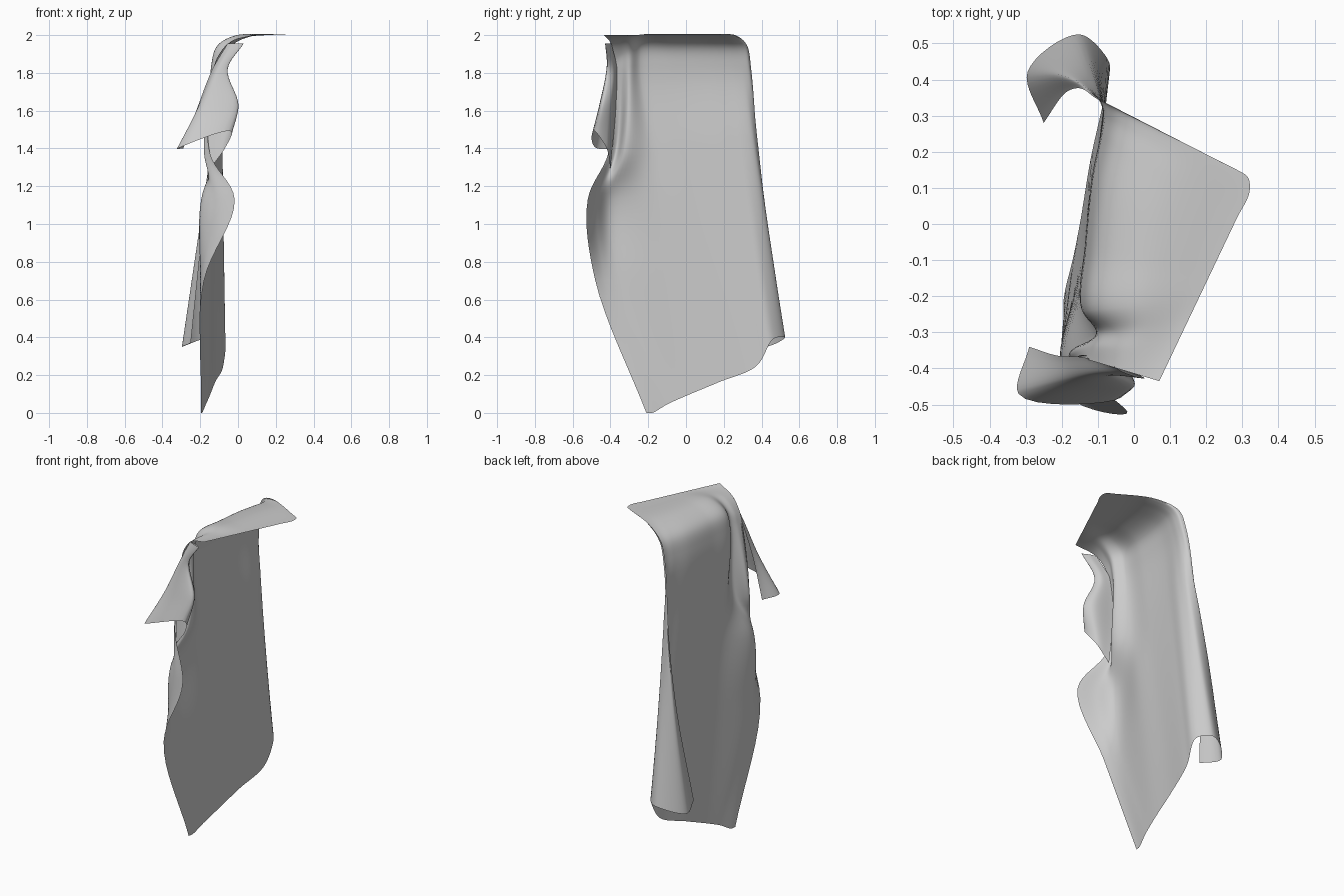
import bpy
from math import pi, sin
from mathutils import Vector
from mathutils.geometry import interpolate_bezier

if "Cube" in bpy.data.objects:
    bpy.data.objects.remove(bpy.data.objects["Cube"])


def spline(pts, n=9):
    """Smooth curve through pts, n steps per span."""
    gaps = [max((b - a).length, 1e-4) ** 0.6 for a, b in zip(pts, pts[1:])]
    slopes = [(b - a) / h for a, b, h in zip(pts, pts[1:], gaps)]
    tans = [slopes[0]]
    for v0, v1, h0, h1 in zip(slopes, slopes[1:], gaps, gaps[1:]):
        tans.append((v0 * h1 + v1 * h0) / (h0 + h1))
    tans.append(slopes[-1])
    out = [pts[0]]
    for a, b, ta, tb, h in zip(pts, pts[1:], tans, tans[1:], gaps):
        out += interpolate_bezier(a, a + ta * h / 3, b - tb * h / 3, b, n)[1:]
    return out


def level(z, *xy):
    """Points of a cross-section at height z."""
    return [Vector((*p, z)) for p in xy]


def loft(name, rows):
    """Smooth sheet through a stack of cross-sections."""
    grid = [spline(c) for c in zip(*[spline(r) for r in rows])]
    m = len(grid[0])
    faces = [(i*m + j, (i+1)*m + j, (i+1)*m + j + 1, i*m + j + 1)
             for i in range(len(grid) - 1) for j in range(m - 1)]
    me = bpy.data.meshes.new(name)
    me.from_pydata([p for c in grid for p in c], [], faces)
    me.shade_smooth()
    bpy.context.collection.objects.link(bpy.data.objects.new(name, me))


# Wall and back curl: a section under the bend fans out to the wider hem
wall_top = level(1.82, (-.14, -.24), (-.13, -.08), (-.11, .12), (-.085, .24),
                 (-.075, .3), (-.08, .335), (-.1, .345))
wall_hem = [Vector(p) for p in (
    (-.15, 0, .09), (-.12, .18, .165), (-.078, .375, .25), (-.075, .46, .39),
    (-.15, .525, .4), (-.295, .42, .35), (-.25, .28, .37))]

# Front fold: free edge, valley and ridge at falling heights
fold = [
    level(1.82, (-.13, -.375), (-.12, -.34), (-.1, -.3)),
    level(1.38, (-.15, -.41), (-.18, -.37), (-.11, -.33)),
    level(1.13, (-.018, -.52), (-.12, -.465), (-.19, -.4)),
    level(.7, (-.18, -.48), (-.195, -.43), (-.2, -.35)),
    level(0, (-.195, -.21), (-.19, -.18), (-.17, -.1)),
]
fold[-1][-1].z = .045

hanging = []
for front in fold:
    s = 1 - front[0].z / fold[0][0].z
    wall = [a.lerp(b, s) for a, b in zip(wall_top, wall_hem)]
    wall[-1].y += .06 * sin(pi * s)
    wall[-2].y += .03 * sin(pi * s)
    hanging.append(front + wall)

# Flat top: straight outer edge with a rounded corner, then a bend to the wall
start, end, corner, side = level(2, (.07, -.435), (.32, .09), (.315, .13), (.285, .15))
rim = [start.lerp(end, i / 7) for i in range(8)] + [corner, side]
top = [rim]
for f, z, droop in ((.6, 1.997, .04), (.9, 1.94, .06)):
    row = [a.lerp(b, f) for a, b in zip(rim, hanging[0])]
    for i, p in enumerate(row):
        p.z = z - droop * max(0, 3 - i) / 3   # front corner sags into the flap
    top.append(row)
loft("draped_sheet", top + hanging)

# Front corner flap, a U-shaped fold hanging from the front of the top
flap = [
    level(1.955, (-.055, -.395), (-.03, -.41), (.03, -.428), (.0, -.41), (-.05, -.395)),
    level(1.82, (-.135, -.37), (-.11, -.415), (-.055, -.415), (-.07, -.385), (-.13, -.365)),
    level(1.63, (-.21, -.365), (-.195, -.435), (.002, -.445), (-.025, -.4), (-.16, -.37)),
    level(1.4, (-.29, -.34), (-.32, -.47), (-.035, -.48), (-.07, -.42), (-.15, -.4)),
]
flap[-1][2].z = 1.49
flap[-1][4].z = 1.29
loft("corner_flap", flap)
